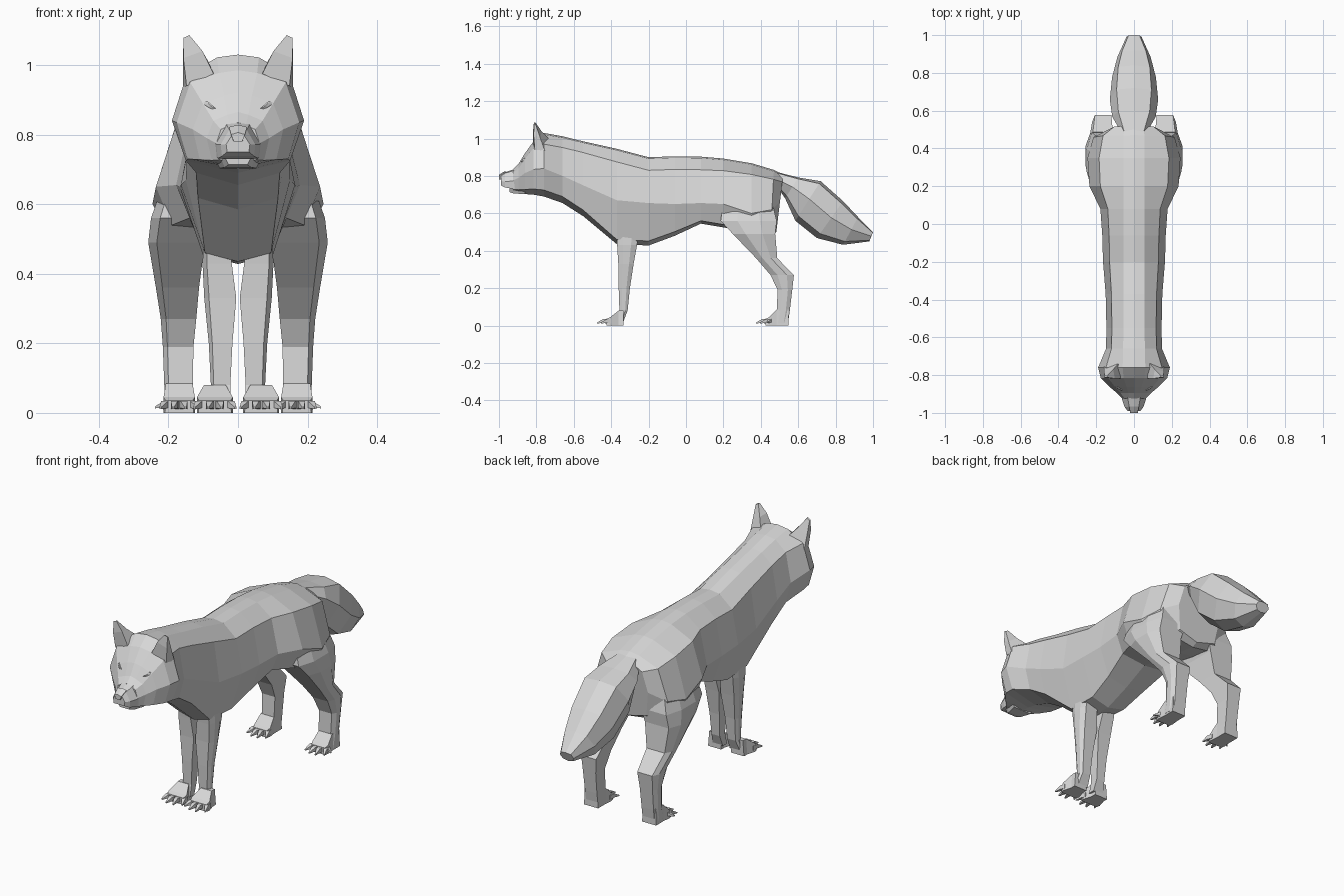
import bpy, bmesh
from mathutils import Vector
from mathutils.bvhtree import BVHTree

fur = bpy.data.materials.new("grey_fur")
fur.diffuse_color = (0.68, 0.68, 0.68, 1)


def loft(name, rings, mirror=False):
    """Skin a list of equal-length point rings and cap both ends."""
    bm = bmesh.new()
    loops = [[bm.verts.new(p) for p in ring] for ring in rings]
    n = len(loops[0])
    for a, b in zip(loops, loops[1:]):
        for i in range(n):
            j = (i + 1) % n
            bm.faces.new((a[i], a[j], b[j], b[i]))
    bm.faces.new(loops[0])
    bm.faces.new(loops[-1])
    bmesh.ops.recalc_face_normals(bm, faces=bm.faces)
    me = bpy.data.meshes.new(name)
    bm.to_mesh(me)
    bm.free()
    me.materials.append(fur)
    ob = bpy.data.objects.new(name, me)
    bpy.context.collection.objects.link(ob)
    if mirror:
        ob.modifiers.new("mirror", 'MIRROR').use_mirror_merge = False
    return ob


def both_sides(half):
    """Close a half outline running from the top centre to the bottom centre."""
    return half + [(-x, y, z) for x, y, z in reversed(half[1:-1])]


def trunk_ring(y, top, bottom, w, wz, low_w, low_z, crest, drop, lean=0):
    half = [(0, top), (crest, top - 0.008), (crest + (w - crest) * 0.68, top - drop),
            (w, wz), (low_w, low_z), (0, bottom)]
    return both_sides([(x, y - lean * (top - z), z) for x, z in half])


def leg_ring(z, y0, y1, x0, x1, bevel=0.15):
    d = (x1 - x0) * bevel
    e = (y1 - y0) * 0.3
    return [(x0, y0, z), (x1 - d, y0, z), (x1, y0 + e, z),
            (x1, y1 - e, z), (x1 - d, y1, z), (x0, y1, z)]


# Body from face to rump: y, top, bottom, width, its z, low width, its z, crest, drop, lean
trunk = [
    (-0.925, 0.835, 0.712, 0.062, 0.775, 0.052, 0.728, 0.022, 0.02),
    (-0.895, 0.865, 0.706, 0.090, 0.790, 0.075, 0.726, 0.030, 0.025),
    (-0.862, 0.920, 0.703, 0.130, 0.815, 0.110, 0.728, 0.040, 0.03),
    (-0.815, 0.985, 0.700, 0.176, 0.835, 0.145, 0.730, 0.055, 0.035),
    (-0.760, 1.030, 0.690, 0.190, 0.840, 0.150, 0.725, 0.060, 0.06),
    (-0.660, 1.012, 0.655, 0.148, 0.800, 0.120, 0.690, 0.058, 0.06),
    (-0.550, 0.985, 0.585, 0.146, 0.750, 0.115, 0.618, 0.055, 0.06),
    (-0.370, 0.945, 0.435, 0.150, 0.670, 0.095, 0.460, 0.055, 0.07),
    (-0.200, 0.900, 0.428, 0.164, 0.655, 0.100, 0.452, 0.055, 0.07),
    (-0.060, 0.905, 0.480, 0.168, 0.650, 0.115, 0.502, 0.055, 0.07),
    (0.080, 0.903, 0.545, 0.178, 0.655, 0.140, 0.560, 0.055, 0.07),
    (0.200, 0.893, 0.525, 0.236, 0.650, 0.190, 0.540, 0.055, 0.065),
    (0.350, 0.868, 0.500, 0.246, 0.600, 0.200, 0.520, 0.055, 0.06),
    (0.470, 0.832, 0.485, 0.215, 0.620, 0.170, 0.510, 0.055, 0.05, 0.05),
    (0.520, 0.808, 0.500, 0.130, 0.660, 0.110, 0.530, 0.050, 0.04, 0.12),
]
body = loft("body", [trunk_ring(*r) for r in trunk])

# Muzzle, nose and lower jaw
muzzle = [(-0.88, 0.850, 0.735, 0.074), (-0.93, 0.832, 0.732, 0.063),
          (-0.968, 0.820, 0.738, 0.050), (-0.990, 0.805, 0.750, 0.034)]
loft("muzzle", [both_sides([(0, y, t), (w * 0.5, y, t - 0.006),
                            (w, y, b + (t - b) * 0.4), (w * 0.92, y, b), (0, y, b)])
                for y, t, b, w in muzzle])
loft("nose", [both_sides([(0, y, t), (w, y, t - 0.006), (w * 0.6, y, b), (0, y, b)])
              for y, t, b, w in [(-0.965, 0.828, 0.785, 0.026), (-1.0, 0.806, 0.780, 0.020)]])
loft("lower_jaw", [both_sides([(0, y, t), (w, y, t), (w * 0.75, y, b), (0, y, b)])
                   for y, t, b, w in [(-0.86, 0.735, 0.703, 0.070),
                                      (-0.92, 0.732, 0.706, 0.050),
                                      (-0.945, 0.732, 0.714, 0.036)]])

# Ears
loft("ear", [
    [(0.070, -0.818, 0.975), (0.148, -0.808, 0.940), (0.158, -0.755, 0.935), (0.080, -0.735, 1.000)],
    [(0.102, -0.818, 1.040), (0.157, -0.815, 1.020), (0.158, -0.780, 1.005), (0.110, -0.770, 1.036)],
    [(0.140, -0.813, 1.086), (0.157, -0.811, 1.078), (0.157, -0.803, 1.074), (0.142, -0.804, 1.084)],
], True)

# Eyes, set on the face surface
tree = BVHTree.FromPolygons([v.co for v in body.data.vertices],
                            [p.vertices for p in body.data.polygons])
hit = tree.ray_cast(Vector((0.085, -2, 0.885)), Vector((0, 1, 0)))[0]


def eye_ring(scale, out):
    return [(hit.x + dx * scale, hit.y - out + dx * 0.6 * scale, hit.z + dz * scale)
            for dx, dz in [(-0.022, -0.010), (0, -0.012), (0.022, 0.003), (0.004, 0.012)]]


loft("eye", [eye_ring(1, -0.010), eye_ring(1, 0.002), eye_ring(0.4, 0.005)], True)

# Tail: top y, top z, bottom y, bottom z, half width
tail = [(0.47, 0.825, 0.49, 0.740, 0.065), (0.60, 0.792, 0.530, 0.680, 0.115),
        (0.72, 0.772, 0.585, 0.560, 0.128), (0.84, 0.665, 0.700, 0.468, 0.116),
        (0.92, 0.580, 0.840, 0.432, 0.088), (1.00, 0.500, 0.980, 0.450, 0.040)]


def tail_ring(ty, tz, by, bz, w):
    return both_sides([(x * w, ty + (by - ty) * t, tz + (bz - tz) * t)
                       for x, t in [(0, 0), (0.72, 0.06), (1, 0.45), (0.7, 0.88), (0, 1)]])


loft("tail", [tail_ring(*r) for r in tail])

# Legs: z, front y, back y, inner x, outer x
loft("front_leg", [leg_ring(*r) for r in [
    (0.510, -0.375, -0.250, 0.025, 0.098), (0.430, -0.368, -0.262, 0.018, 0.102),
    (0.330, -0.362, -0.280, 0.005, 0.097), (0.200, -0.360, -0.300, 0.016, 0.084),
    (0.080, -0.356, -0.312, 0.022, 0.078), (0.020, -0.370, -0.335, 0.020, 0.090)]], True)
loft("hind_leg", [leg_ring(*r) for r in [
    (0.660, 0.200, 0.460, 0.070, 0.215), (0.560, 0.185, 0.485, 0.075, 0.250),
    (0.490, 0.250, 0.477, 0.095, 0.258), (0.360, 0.375, 0.488, 0.112, 0.236),
    (0.270, 0.452, 0.577, 0.120, 0.222), (0.190, 0.490, 0.568, 0.128, 0.216),
    (0.080, 0.485, 0.555, 0.130, 0.212), (0.010, 0.470, 0.545, 0.130, 0.210)]], True)


# Paws with splayed claws
def paw(name, x0, x1, back, ankle, front, height, taper):
    inset = (x1 - x0) * taper
    loft(name + "_paw", [[(x0 + i, y, 0), (x1 - i, y, 0), (x1 - i * 1.5, y, z), (x0 + i * 1.5, y, z)]
                         for y, z, i in [(back, height, inset), (ankle, height, inset),
                                         (front + 0.02, 0.045, 0), (front, 0.036, 0.004)]], True)
    for k in range(4):
        x = x0 + (x1 - x0) * (k + 0.5) / 4
        splay = (k - 1.5) * 0.009
        outer = 0.02 if k in (0, 3) else 0
        loft(name + "_claw", [[(x + dx * s + dash, y + outer, z + dz * s)
                               for dx, dz in [(-1, -1), (1, -1), (1, 1), (-1, 1)]]
                              for y, z, s, dash in [(front + 0.01, 0.022, 0.012, 0),
                                                    (front - 0.02, 0.024, 0.010, splay * 0.6),
                                                    (front - 0.05, 0.014, 0.003, splay * 1.5)]], True)


paw("front", 0.015, 0.118, -0.333, -0.360, -0.425, 0.080, 0.13)
paw("hind", 0.124, 0.214, 0.548, 0.485, 0.425, 0.085, 0.05)

# Outer dewclaw on each hind paw
loft("hind_dewclaw", [[(x, y - s, z - s), (x, y + s, z - s), (x, y + s, z + s), (x, y - s, z + s)]
                      for x, y, z, s in [(0.200, 0.455, 0.030, 0.012), (0.238, 0.435, 0.016, 0.003)]], True)
